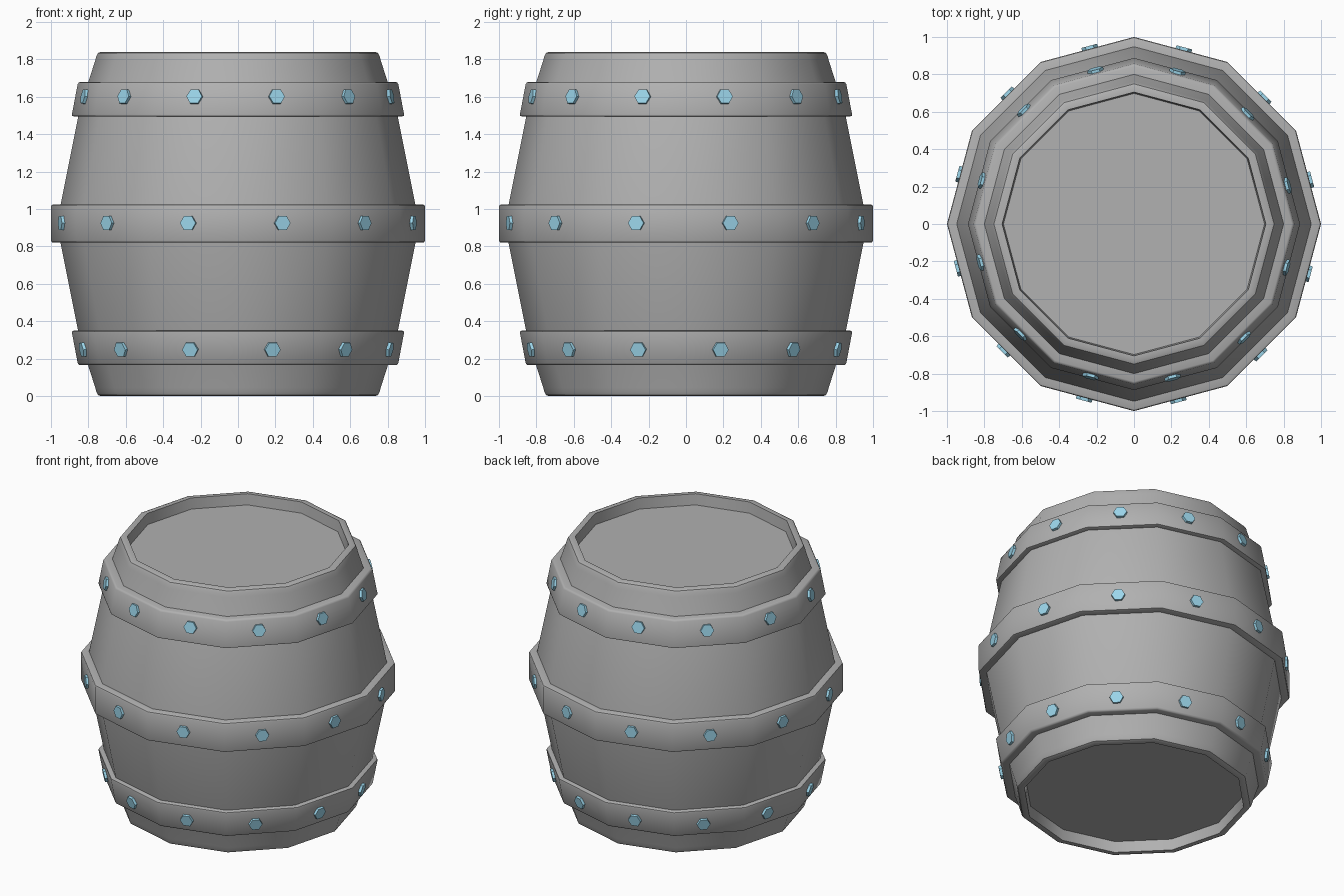
import bpy, bmesh, math
from mathutils import Matrix

if "Cube" in bpy.data.objects:
    bpy.data.objects.remove(bpy.data.objects["Cube"])

SIDES = 12
HALF = 0.92  # half of the barrel height


def material(name, color):
    mat = bpy.data.materials.new(name)
    mat.diffuse_color = color
    mat.use_nodes = True
    mat.node_tree.nodes["Principled BSDF"].inputs["Base Color"].default_value = mat.diffuse_color
    return mat


grey = material("dark_grey", (0.44, 0.44, 0.44, 1))
blue = material("bolt_blue", (0.33, 0.67, 0.83, 1))


def finish(bm, name, mat, angle):
    bmesh.ops.recalc_face_normals(bm, faces=bm.faces)
    me = bpy.data.meshes.new(name)
    bm.to_mesh(me)
    bm.free()
    me.materials.append(mat)
    ob = bpy.data.objects.new(name, me)
    bpy.context.collection.objects.link(ob)
    bpy.ops.object.select_all(action='DESELECT')
    ob.select_set(True)
    bpy.context.view_layer.objects.active = ob
    bpy.ops.object.shade_smooth_by_angle(angle=math.radians(angle))


def revolve(profile, name, closed, angle=40):
    """Turn an (r, z) profile into a twelve-sided solid."""
    bm = bmesh.new()
    rings = []
    for r, z in profile:
        rings.append([bm.verts.new((r * math.cos(2 * math.pi * i / SIDES),
                                    r * math.sin(2 * math.pi * i / SIDES), z))
                      for i in range(SIDES)])
    pairs = list(zip(rings, rings[1:]))
    if closed:
        pairs.append((rings[-1], rings[0]))
    else:
        bm.faces.new(rings[0])
        bm.faces.new(rings[-1])
    for a, b in pairs:
        for i in range(SIDES):
            j = (i + 1) % SIDES
            bm.faces.new((a[i], a[j], b[j], b[i]))
    finish(bm, name, grey, angle)


# Barrel body: recessed lid, rounded rim and bulging wall, mirrored about mid height
upper = [(0.958, 0.0), (0.949, 0.10), (0.853, 0.58), (0.80, 0.76), (0.763, 0.875),
         (0.757, 0.898), (0.749, 0.914), (0.735, 0.92), (0.705, 0.92), (0.698, 0.845)]
profile = [(r, HALF - h) for r, h in reversed(upper[1:])]
profile += [(r, HALF + h) for r, h in upper]
revolve(profile, "barrel_body", False)


# Hoops: bands with softened edges tucked into the wall
def hoop(name, z0, r0, z1, r1, depth=0.09, c=0.012):
    k = (r1 - r0) / (z1 - z0)
    revolve([(r0 - depth, z0), (r0 - c, z0), (r0 - c * 0.3, z0 + c * 0.3), (r0 + k * c, z0 + c),
             (r1 - k * c, z1 - c), (r1 - c * 0.3, z1 - c * 0.3), (r1 - c, z1),
             (r1 - depth, z1)], name, True)


hoop("lower_hoop", 0.165, 0.855, 0.35, 0.89)
hoop("middle_hoop", 0.82, 1.0, 1.025, 1.0)
hoop("upper_hoop", 1.495, 0.89, 1.68, 0.855)


# Hexagonal bolts, one near the middle of every hoop face
def bolts(name, z, r, tilt, turn):
    bm = bmesh.new()
    apothem = r * math.cos(math.pi / SIDES)
    for i in range(SIDES):
        a = 2 * math.pi * (i + 0.5) / SIDES
        # local: z axis points outward, hex corners lie sideways
        m = (Matrix.Rotation(a, 4, 'Z')
             @ Matrix.Translation((apothem, apothem * math.tan(math.radians(turn)), z))
             @ Matrix.Rotation(math.radians(90 - tilt), 4, 'Y')
             @ Matrix.Rotation(math.radians(90), 4, 'Z')
             @ Matrix.Rotation(math.radians(90), 4, 'Z'))
        bmesh.ops.create_cone(bm, cap_ends=True, segments=6, radius1=0.045,
                              radius2=0.043, depth=0.032, matrix=m)
    finish(bm, name, blue, 20)


bolts("lower_bolts", 0.25, 0.872, -10.5, -2.5)
bolts("middle_bolts", 0.925, 1.0, 0, -0.9)
bolts("upper_bolts", 1.6, 0.87, 10.5, -0.9)
